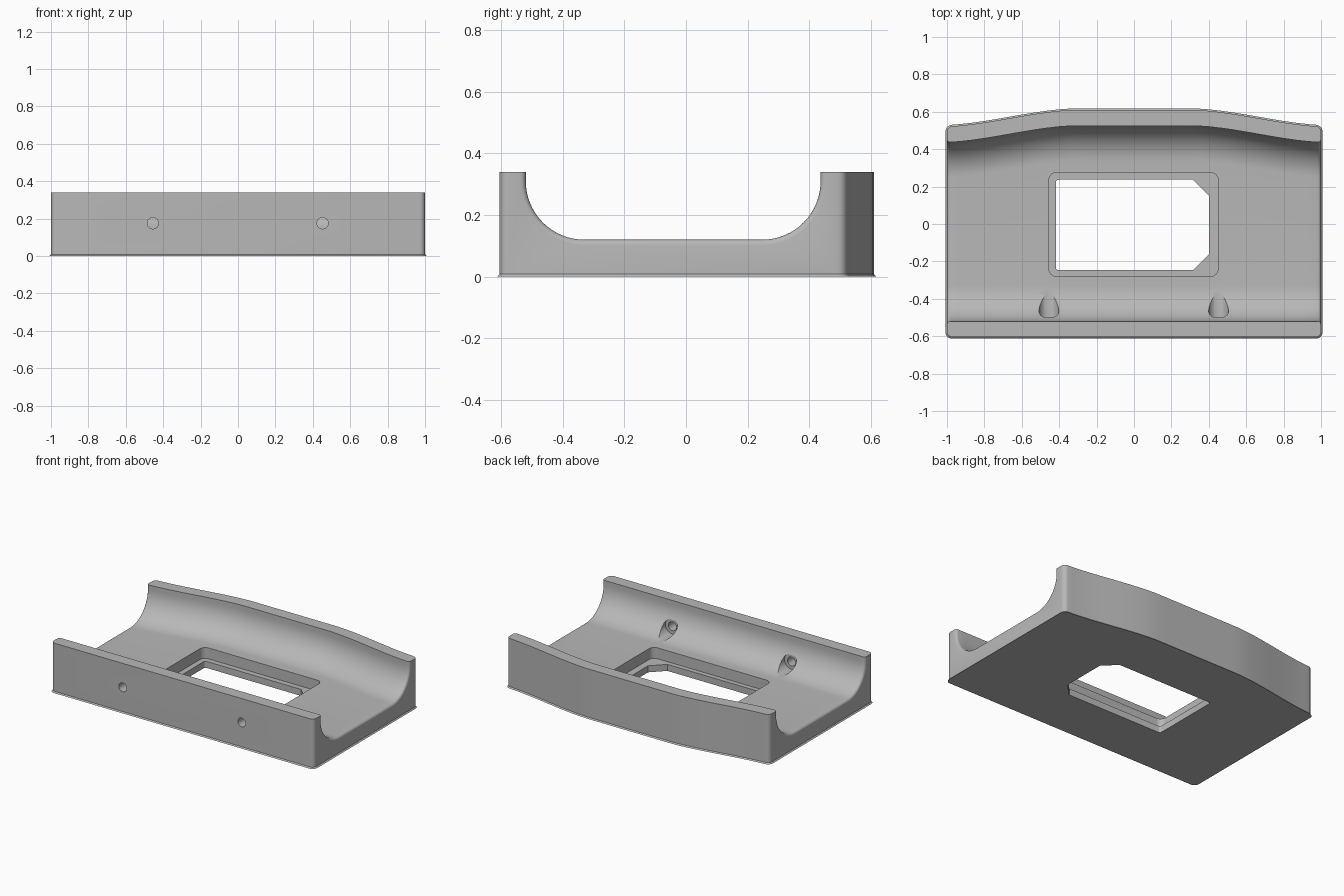
import bpy, bmesh
from math import sin, cos, pi, radians

default = bpy.data.objects.get("Cube")
if default:
    bpy.data.objects.remove(default)

grey = bpy.data.materials.new("plain grey")
grey.use_nodes = True
colour = (0.48, 0.48, 0.48, 1)
grey.diffuse_color = colour
grey.node_tree.nodes["Principled BSDF"].inputs["Base Color"].default_value = colour

HEIGHT, FLOOR, RADIUS = 0.34, 0.12, 0.19


def make_object(name, bm):
    bmesh.ops.recalc_face_normals(bm, faces=bm.faces)
    mesh = bpy.data.meshes.new(name)
    bm.to_mesh(mesh)
    bm.free()
    mesh.materials.append(grey)
    obj = bpy.data.objects.new(name, mesh)
    bpy.context.collection.objects.link(obj)
    return obj


def loft(rings):
    """Closed solid through a list of matching rings."""
    bm = bmesh.new()
    loops = [[bm.verts.new(p) for p in ring] for ring in rings]
    n = len(loops[0])
    for a, b in zip(loops, loops[1:]):
        for i in range(n):
            j = (i + 1) % n
            bm.faces.new((a[i], a[j], b[j], b[i]))
    bm.faces.new(loops[0])
    bm.faces.new(loops[-1])
    return bm


def prism(outline, z0, z1):
    return loft([[(x, y, z) for x, y in outline] for z in (z0, z1)])


def bevel_upright(bm, test, size, segments):
    edges = [e for e in bm.edges
             if abs(e.verts[0].co.z - e.verts[1].co.z) > 0.01 and test(e.verts[0].co)]
    bmesh.ops.bevel(bm, geom=edges, offset=size, segments=segments,
                    profile=0.5, affect='EDGES')


def back_drop(x):
    """How far the back wall sweeps forward towards the ends."""
    t = min(max((abs(x) - 0.33) / 0.67, 0), 1)
    return 0.089 * (0.65 * t * t * (3 - 2 * t) + 0.35 * t)


# Body: bowed plan outline, rounded corners, small bottom chamfer
steps = 30
xs = [1 - 2 * i / steps for i in range(steps + 1)]
outline = [(-1, -0.605), (1, -0.605)] + [(x, 0.61 - back_drop(x)) for x in xs]
bm = prism(outline, 0, HEIGHT)
bevel_upright(bm, lambda c: abs(c.x) > 0.99, 0.028, 5)
rim = [e for e in bm.edges if all(v.co.z < 0.001 for v in e.verts)]
bmesh.ops.bevel(bm, geom=rim, offset=0.008, segments=1, affect='EDGES')
body = make_object("cradle_body", bm)


# Trough: rounded channel following the back wall, flared at both ends
def trough_ring(x, grow):
    back = 0.525 - back_drop(x)
    r, zc = RADIUS + grow, FLOOR + RADIUS
    ring = [(x, -0.52 - grow, 0.5)]
    for centre, start in ((-0.52 + RADIUS, pi), (back - RADIUS, 1.5 * pi)):
        for i in range(17):
            a = start + i * pi / 32
            ring.append((x, centre + r * cos(a), zc + r * sin(a)))
    return ring + [(x, back + grow, 0.5)]


flare = 0.018
ends = [(1 - flare + flare * sin(a), flare * (1 - cos(a)))
        for a in (i * pi / 8 for i in range(5))] + [(1.05, flare)]
stations = [(-x, g) for x, g in reversed(ends)]
stations += [(x, 0) for x in reversed(xs[1:-1])] + ends
cutters = [make_object("trough_cutter", loft([trough_ring(x, g) for x, g in stations]))]

# Window: rounded recess above a hole with two clipped corners
bm = prism([(-0.455, -0.28), (0.45, -0.28), (0.45, 0.275), (-0.455, 0.275)], 0.045, 0.3)
bevel_upright(bm, lambda c: True, 0.04, 6)
cutters.append(make_object("recess_cutter", bm))
bm = prism([(-0.418, -0.247), (0.315, -0.247), (0.402, -0.16),
            (0.402, 0.15), (0.315, 0.237), (-0.418, 0.237)], -0.1, 0.2)
bevel_upright(bm, lambda c: c.x < -0.4, 0.015, 3)
cutters.append(make_object("window_cutter", bm))


# Screw holes through the front wall, with wider pockets inside
def rod(name, x, radius, y0, y1):
    ring = [(x + radius * cos(i * pi / 16), 0.175 + radius * sin(i * pi / 16))
            for i in range(32)]
    return make_object(name, loft([[(px, y, pz) for px, pz in ring] for y in (y0, y1)]))


for x in (-0.455, 0.452):
    cutters.append(rod("screw_hole_cutter", x, 0.03, -0.7, -0.4))
    cutters.append(rod("screw_pocket_cutter", x, 0.053, -0.497, -0.3))

# Cut everything out of the body
bpy.ops.object.select_all(action='DESELECT')
body.select_set(True)
bpy.context.view_layer.objects.active = body
for cutter in cutters:
    cutter.hide_render = True
    mod = body.modifiers.new(cutter.name, 'BOOLEAN')
    mod.operation, mod.solver, mod.object = 'DIFFERENCE', 'EXACT', cutter
    bpy.ops.object.modifier_apply(modifier=mod.name)
for cutter in cutters:
    bpy.data.objects.remove(cutter)

bpy.ops.object.shade_smooth_by_angle(angle=radians(30))
